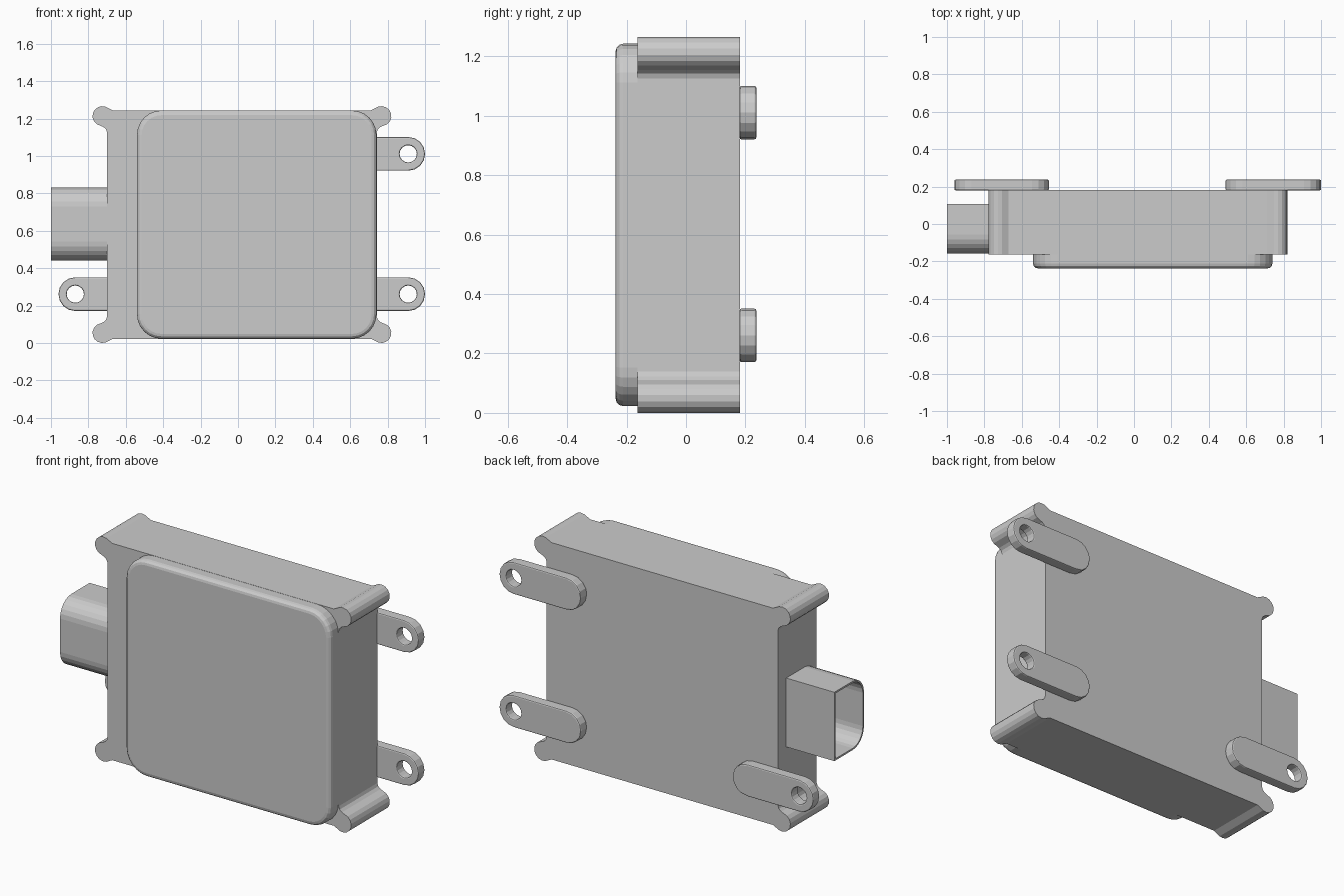
import bpy, bmesh
from math import sin, cos, pi, radians

if "Cube" in bpy.data.objects:
    bpy.data.objects.remove(bpy.data.objects["Cube"])


def arc(cx, cy, r, a0, a1, n):
    """Points along an arc, angles in degrees."""
    return [(cx + r * cos(radians(a0 + (a1 - a0) * i / n)),
             cy + r * sin(radians(a0 + (a1 - a0) * i / n))) for i in range(n + 1)]


def prism(name, loops, lo, hi, axis, bevel=0, segments=2):
    """Extrude an outline (with optional hole loops) along the x or y axis."""
    bm = bmesh.new()
    put = (lambda a, b: (lo, a, b)) if axis == 'x' else (lambda a, b: (a, lo, b))
    for pts in loops:
        vs = [bm.verts.new(put(a, b)) for a, b in pts]
        if len(loops) == 1:
            bm.faces.new(vs)
        else:
            for i, v in enumerate(vs):
                bm.edges.new((vs[i - 1], v))
    if len(loops) > 1:
        bmesh.ops.triangle_fill(bm, edges=bm.edges[:], use_beauty=True)
    geom = bmesh.ops.extrude_face_region(bm, geom=bm.faces[:], use_keep_orig=True)['geom']
    d = hi - lo
    bmesh.ops.translate(bm, vec=(d, 0, 0) if axis == 'x' else (0, d, 0),
                        verts=[g for g in geom if isinstance(g, bmesh.types.BMVert)])
    bmesh.ops.recalc_face_normals(bm, faces=bm.faces[:])
    me = bpy.data.meshes.new(name)
    bm.to_mesh(me)
    bm.free()
    ob = bpy.data.objects.new(name, me)
    bpy.context.collection.objects.link(ob)
    if bevel:
        m = ob.modifiers.new("edge_rounding", 'BEVEL')
        m.width, m.segments = bevel, segments
        m.limit_method, m.angle_limit = 'ANGLE', radians(50)
    return ob


def rounded_rect(x0, x1, z0, z1, r, n):
    return (arc(x1 - r, z1 - r, r, 0, 90, n) + arc(x0 + r, z1 - r, r, 90, 180, n)
            + arc(x0 + r, z0 + r, r, 180, 270, n) + arc(x1 - r, z0 + r, r, 270, 360, n))


# Housing: box outline with a rounded lug at each corner
X0, X1, Z0, Z1 = -0.70, 0.742, 0.022, 1.244
lug = ([(0, -0.118), (0.006, -0.101), (0.02, -0.089)]
       + arc(0.025, -0.031, 0.053, -55, 110, 7) + [(-0.03, 0)])
outline = []
for x, z, sx, sz in ((X1, Z1, 1, 1), (X0, Z1, -1, 1), (X0, Z0, -1, -1), (X1, Z0, 1, -1)):
    pts = [(x + sx * u, z + sz * v) for u, v in lug]
    outline += pts if sx * sz > 0 else pts[::-1]
prism("housing", [outline], -0.163, 0.181, 'y')

# Raised front cover with softened rim
prism("front_cover", [rounded_rect(-0.54, 0.74, 0.023, 1.243, 0.13, 6)],
      -0.237, -0.13, 'y', 0.025, 3)


# Connector shroud: thin hollow sleeve, rounded on the front side only
def sleeve(t):
    y0, y1, z0, z1, r = -0.157 + t, 0.107 - t, 0.442 + t, 0.83 - t, 0.10 - t
    return ([(y1, z0), (y1, z1)] + arc(y0 + r, z1 - r, r, 90, 180, 6)
            + arc(y0 + r, z0 + r, r, 180, 270, 6))


prism("connector_shroud", [sleeve(0), sleeve(0.01)], -1.0, -0.69, 'x')

# Mounting tabs on the back, each with a screw hole
R = 0.09
for name, a, b, hole, z in (("upper_right_tab", 0.49, 1.0, 0.91, 1.011),
                            ("lower_right_tab", 0.49, 1.0, 0.91, 0.261),
                            ("lower_left_tab", -0.96, -0.455, -0.87, 0.261)):
    slot = arc(b - R, z, R, -90, 90, 8) + arc(a + R, z, R, 90, 270, 8)
    prism(name, [slot, arc(hole, z, 0.046, 0, 360, 16)[:-1]], 0.180, 0.237, 'y', 0.007, 2)
